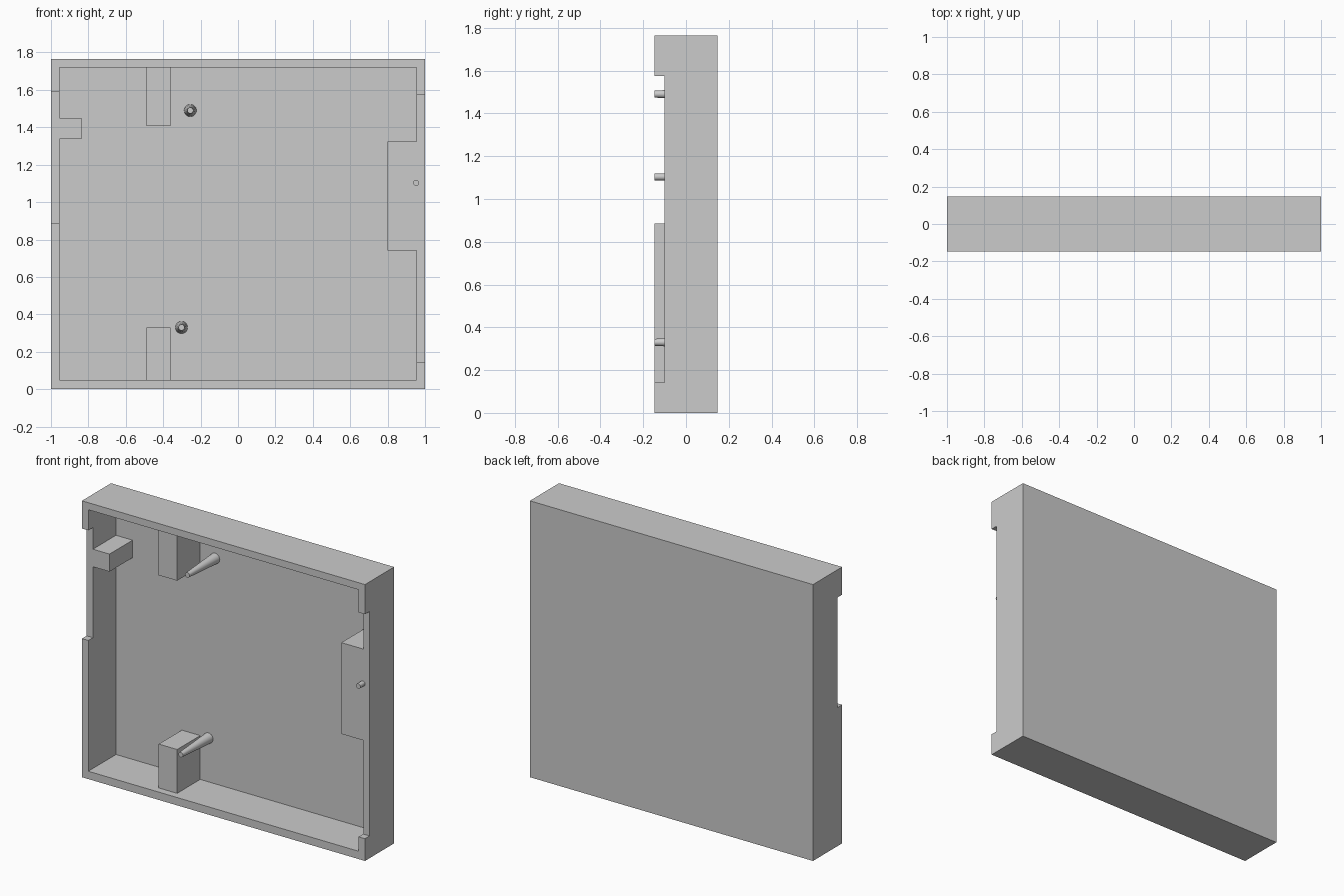
import bpy, math

if "Cube" in bpy.data.objects:
    bpy.data.objects.remove(bpy.data.objects["Cube"])

FRONT, BACK, FLOOR, LEDGE = -0.147, 0.147, 0.133, -0.10
TOP = 1.765


def box(name, x, y, z):
    bpy.ops.mesh.primitive_cube_add(
        size=1, location=(sum(x) / 2, sum(y) / 2, sum(z) / 2))
    ob = bpy.context.object
    ob.name = name
    ob.scale = (x[1] - x[0], y[1] - y[0], z[1] - z[0])
    bpy.ops.object.transform_apply(location=True, rotation=False, scale=True)
    return ob


def combine(target, tool, operation):
    mod = target.modifiers.new(operation, 'BOOLEAN')
    mod.operation, mod.solver, mod.object = operation, 'EXACT', tool
    bpy.context.view_layer.objects.active = target
    bpy.ops.object.modifier_apply(modifier=mod.name)
    bpy.data.objects.remove(tool)


def peg(name, x, z, r_tip, r_base, base_y):
    # rotation points the cone's tip towards the front
    bpy.ops.mesh.primitive_cone_add(
        vertices=20, radius1=r_base, radius2=r_tip, depth=base_y - FRONT,
        location=(x, (base_y + FRONT) / 2, z), rotation=(math.pi / 2, 0, 0))
    bpy.context.object.name = name
    bpy.ops.object.shade_smooth_by_angle(angle=math.radians(40))


# open tray with thin back and walls
tray = box("tray", (-1, 1), (FRONT, BACK), (0, TOP))
combine(tray, box("cavity", (-0.955, 0.955), (-0.3, FLOOR), (0.05, 1.72)), 'DIFFERENCE')

# notches in the rims of both side walls
for x, z in (((-1.1, -0.9), (0.885, 1.588)), ((0.9, 1.1), (0.142, 1.575))):
    combine(tray, box("notch", x, (-0.3, LEDGE), z), 'DIFFERENCE')

# inner support blocks, merged into walls and back
for x, z in (((-0.49, -0.36), (1.408, 1.74)),
             ((-0.49, -0.36), (0.03, 0.33)),
             ((-0.98, -0.838), (1.338, 1.45)),
             ((0.80, 0.98), (0.74, 1.323))):
    combine(tray, box("support_block", x, (LEDGE, 0.14), z), 'UNION')

# tapered locating pegs and the small pin on the right block
peg("upper_peg", -0.255, 1.49, 0.016, 0.033, FLOOR)
peg("lower_peg", -0.302, 0.33, 0.016, 0.033, FLOOR)
peg("side_pin", 0.952, 1.103, 0.016, 0.016, LEDGE)
